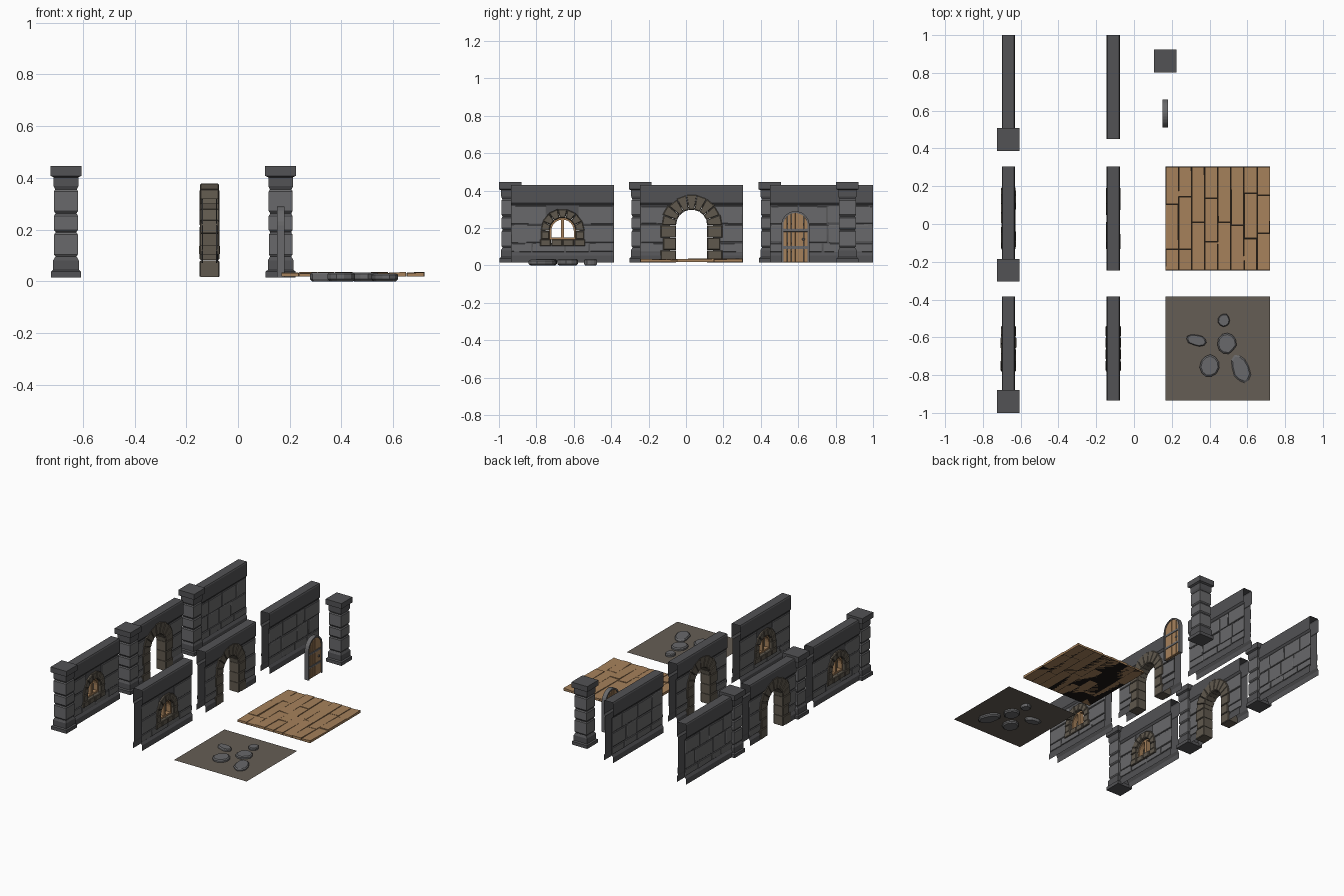
import bpy, bmesh, random
from math import sin, cos, pi, sqrt

if "Cube" in bpy.data.objects:
    bpy.data.objects.remove(bpy.data.objects["Cube"])

random.seed(4)
R = random.uniform

def material(name, c):
    m = bpy.data.materials.new(name)
    m.diffuse_color = (*c, 1)
    m.use_nodes = True
    m.node_tree.nodes["Principled BSDF"].inputs["Base Color"].default_value = m.diffuse_color
    return m

DARK = material("dark_stone", (.085, .085, .09))
STONE = material("stone", (.14, .14, .145))
TRIM = material("trim_stone", (.115, .098, .075))
WOOD = material("wood", (.38, .22, .105))
DIRT = material("dirt", (.13, .11, .09))
BLACK = material("shadow", (.01, .008, .006))

def finish(bm, name, mat, loc=(0, 0, 0)):
    bmesh.ops.remove_doubles(bm, verts=bm.verts, dist=1e-5)
    bmesh.ops.recalc_face_normals(bm, faces=bm.faces)
    me = bpy.data.meshes.new(name)
    bm.to_mesh(me)
    bm.free()
    me.materials.append(mat)
    ob = bpy.data.objects.new(name, me)
    ob.location = loc
    bpy.context.collection.objects.link(ob)

def loft(bm, rings, start=True, end=True):
    vs = [[bm.verts.new(p) for p in r] for r in rings]
    n = len(vs[0])
    for a, b in zip(vs, vs[1:]):
        for i in range(n):
            bm.faces.new((a[i], a[(i + 1) % n], b[(i + 1) % n], b[i]))
    if start:
        bm.faces.new(vs[0][::-1])
    if end:
        bm.faces.new(vs[-1])

def inset(pts, d):
    # shrink a y-z outline toward its middle
    cy = sum(p[0] for p in pts) / len(pts)
    cz = sum(p[1] for p in pts) / len(pts)
    out = []
    for y, z in pts:
        l = sqrt((y - cy) ** 2 + (z - cz) ** 2)
        f = 1 - min(d / l, .5)
        out.append((cy + (y - cy) * f, cz + (z - cz) * f))
    return out

def block(bm, pts, x0, x1, c=0):
    # y-z outline extruded along x, with chamfered ends
    if c:
        layers = [(x0, inset(pts, c * 1.4)), (x0 + c, pts), (x1 - c, pts), (x1, inset(pts, c * 1.4))]
    else:
        layers = [(x0, pts), (x1, pts)]
    loft(bm, [[(x, y, z) for y, z in p] for x, p in layers])

def rect(y0, y1, z0, z1):
    return [(y0, z0), (y1, z0), (y1, z1), (y0, z1)]

def arch_blocks(bm, r0, r1, spring, n, depth, c, gap=0.0, jit=0.0):
    for i in range(n):
        a, b = pi * (i + gap) / n, pi * (i + 1 - gap) / n
        o, d = r1 + R(-jit, jit), depth + R(-jit, jit) * .4
        block(bm, [(r * cos(t), spring + r * sin(t)) for r, t in ((r0, a), (o, a), (o, b), (r0, b))], -d, d, c)

L, F, C = .275, .025, .035      # half length, face and ledge half depths

def wall(name, x, yc, w=0, spring=0, sill=None):
    # hollow shell: base ledge, face, cap
    bm = bmesh.new()
    st = [(-L, None)]
    if w:
        st += [(-w * cos(pi * i / 10), spring + w * sin(pi * i / 10)) for i in range(11)]
    st += [(L, None)]
    low = [(C, .015), (C, .052), (F, .068)]
    high = [(F, .322), (C, .335), (C, .422), (C - .004, .43), (0, .43)]
    for (ya, ha), (yb, hb) in zip(st, st[1:]):
        if ha is None or hb is None:
            strips = [(low + high, low + high)]
        else:
            strips = [([(F, ha)] + high, [(F, hb)] + high)]
            if sill:
                strips.append((low + [(F, sill)],) * 2)
        for s in (-1, 1):
            for A, B in strips:
                va = [bm.verts.new((s * p, ya, z)) for p, z in A]
                vb = [bm.verts.new((s * p, yb, z)) for p, z in B]
                for i in range(len(A) - 1):
                    bm.faces.new((va[i], vb[i], vb[i + 1], va[i + 1]))
    finish(bm, name + "_shell", DARK, (x, yc, 0))
    # raised bricks on both faces
    bm = bmesh.new()
    for s in (-1, 1):
        for k, (z0, z1) in enumerate(((.07, .12), (.12, .22), (.22, .32))):
            spans = [(-L, L)]
            top = spring + w
            if w and z0 < top and (sill is None or z1 > sill):
                h = w if z0 < spring else sqrt(max(w * w - (z0 - spring) ** 2, 0))
                spans = [(-L, -h), (h, L)]
            for a, b in spans:
                n = max(1, round((b - a) / .13))
                cuts = [a] + [a + (b - a) * (i + R(-.25, .25)) / n for i in range(1, n)] + [b]
                for y0, y1 in zip(cuts, cuts[1:]):
                    p = [(y + R(-.002, .002), z + R(-.002, .002)) for y, z in
                         rect(y0 + .003, y1 - .003, z0 + .003, z1 - .003)]
                    o = F + R(.004, .007)
                    loft(bm, [[(s * F, *q) for q in p], [(s * (o - .002), *q) for q in p],
                              [(s * o, *q) for q in inset(p, .005)]], start=False)
    finish(bm, name + "_bricks", STONE, (x, yc, 0))

def arch_wall(name, x, yc):
    wall(name, x, yc, .115, .215)
    bm = bmesh.new()
    arch_blocks(bm, .083, .163, .215, 9, .038, .004, .02, .004)
    for s in (-1, 1):
        for k in range(3):
            z = .015 + k * .0667
            o = .165 if k % 2 == 0 else .152
            block(bm, rect(*sorted((s * .083, s * o)), z + .001, z + .0655), -.038, .038, .004)
    finish(bm, name + "_arch_stones", TRIM, (x, yc, 0))

def window_wall(name, x, yc):
    wall(name, x, yc, .09, .185, .12)
    bm = bmesh.new()
    arch_blocks(bm, .07, .117, .185, 7, .038, .004, .02, .003)
    for s in (-1, 1):
        block(bm, rect(*sorted((s * .07, s * .115)), .139, .184), -.038, .038, .004)
    for i in range(4):
        y = -.122 + i * .061
        d = .04 + R(-.001, .002)
        block(bm, rect(y + .001, y + .06, .103, .139), -d, d, .004)
    finish(bm, name + "_window_stones", TRIM, (x, yc, 0))
    bm = bmesh.new()
    arch_blocks(bm, .06, .072, .185, 12, .016, 0)
    for y0, y1, z0, z1 in ((-.072, -.06, .139, .185), (.06, .072, .139, .185), (-.07, .07, .138, .15),
                           (-.009, -.001, .15, .247), (.001, .009, .15, .247)):
        block(bm, rect(y0, y1, z0, z1), -.016, .016)
    finish(bm, name + "_window_frame", WOOD, (x, yc, 0))

def pillar(name, x, y):
    def sq(h, z):
        return [(-h, -h, z), (h, -h, z), (h, h, z), (-h, h, z)]
    bm = bmesh.new()
    loft(bm, [sq(h, z) for h, z in ((.058, .015), (.058, .038), (.05, .044), (.05, .08), (.042, .094))])
    loft(bm, [sq(h, z) for h, z in ((.041, .09), (.041, .365))])
    loft(bm, [sq(h, z) for h, z in ((.042, .355), (.048, .368), (.048, .402), (.06, .408), (.06, .445))])
    finish(bm, name + "_base_and_cap", DARK, (x, y, 0))
    bm = bmesh.new()
    for z0, z1 in ((.094, .19), (.19, .262), (.262, .357)):
        h, a, b = .046 + R(-.001, .001), z0 + .002, z1 - .002
        loft(bm, [sq(h - .005, a), sq(h, a + .007), sq(h, b - .007), sq(h - .005, b)])
    finish(bm, name + "_shaft_stones", STONE, (x, y, 0))

# two rows of walls
for n, x in (("outer", -.665), ("inner", -.11)):
    window_wall(n + "_window_wall", x, -.66)
    arch_wall(n + "_arch_wall", x, .03)
    wall(n + "_plain_wall", x, .725)
for i, (x, y) in enumerate(((-.665, -.94), (-.665, -.245), (-.665, .447), (.165, .863))):
    pillar(f"pillar_{i + 1}", x, y)

# door: rim, planks, bands, handle
DX, DY = .165, .585
bm = bmesh.new()
arch_blocks(bm, .065, .075, .215, 14, .015, 0)
for s in (-1, 1):
    block(bm, rect(*sorted((s * .065, s * .075)), .015, .215), -.015, .015)
for z in (.096, .187):
    block(bm, rect(-.066, .066, z - .007, z + .007), -.0135, .0135, .001)
block(bm, [(.043 + .008 * cos(pi * i / 4), .14 + .008 * sin(pi * i / 4)) for i in range(8)], -.015, .015, .002)
finish(bm, "door_rim_and_bands", STONE, (DX, DY, 0))
bm = bmesh.new()
for i in range(6):
    a, b = -.066 + i * .022 + .0008, -.066 + (i + 1) * .022 - .0008
    za, zb = (.215 + sqrt(max(.068 ** 2 - y * y, 0)) for y in (a, b))
    block(bm, [(a, .016), (b, .016), (b, zb), (a, za)], -.01, .01, .0015)
finish(bm, "door_planks", WOOD, (DX, DY, 0))

# plank floor over a dark underlay
def sheet(name, y0, y1, z, mat):
    bm = bmesh.new()
    bm.faces.new([bm.verts.new(p) for p in ((.167, y0, z), (.72, y0, z), (.72, y1, z), (.167, y1, z))])
    finish(bm, name, mat)

sheet("floor_underlay", -.245, .305, .018, BLACK)
bm = bmesh.new()
for c in range(8):
    x0, x1, y = .167 + c * .0692, .167 + (c + 1) * .0692, -.245
    end = y + R(.08, .28)
    while y < .305:
        if end > .25:
            end = .305
        t = [(px + R(-.002, .001), py, R(.029, .036)) for px, py in
             ((x0 + .002, y + .001), (x1 - .001, y + .001), (x1 - .001, end - .002), (x0 + .002, end - .002))]
        loft(bm, [[(px, py, .018) for px, py, _ in t], t])
        y, end = end, end + R(.18, .3)
finish(bm, "floor_planks", WOOD)

# dirt floor with stepping stones
sheet("dirt_floor", -.935, -.385, .018, DIRT)
bm = bmesh.new()
for x, y, rx, ry, rot in ((.476, -.51, .033, .036, 0), (.33, -.615, .055, .03, -.25), (.492, -.632, .05, .056, -.2),
                          (.40, -.752, .053, .062, -.2), (.566, -.768, .046, .082, .35)):
    jit = [R(.92, 1.06) for _ in range(11)]
    h = R(.03, .036)
    rings = []
    for f, z in ((.85, 0), (1, .008), (1, h - .006), (.86, h)):
        r = []
        for i, j in enumerate(jit):
            u, v = rx * f * j * cos(i * 2 * pi / 11), ry * f * j * sin(i * 2 * pi / 11)
            r.append((x + u * cos(rot) - v * sin(rot), y + u * sin(rot) + v * cos(rot), z))
        rings.append(r)
    loft(bm, rings)
finish(bm, "stepping_stones", STONE)
